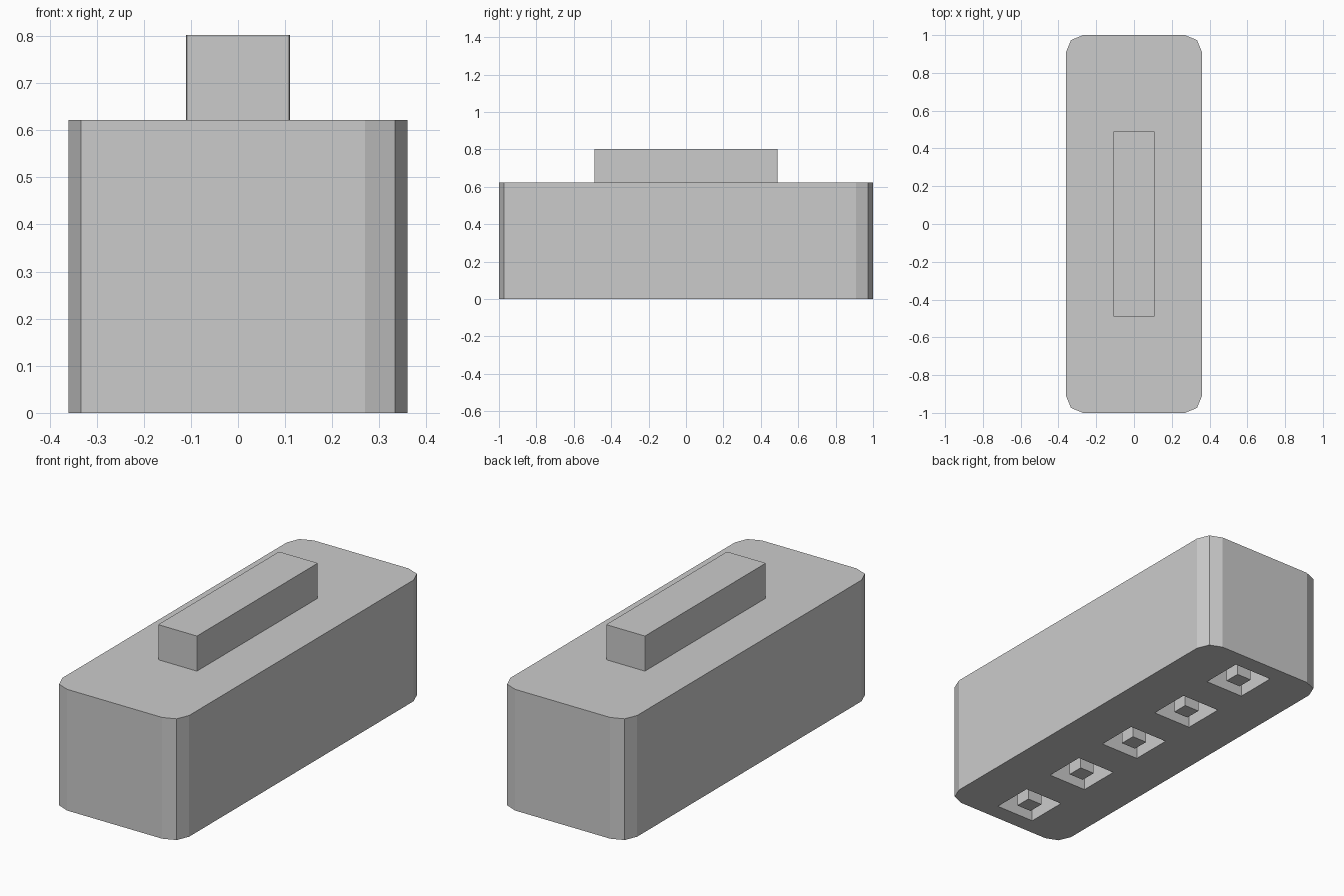
import bpy, bmesh
from math import cos, sin, pi

if "Cube" in bpy.data.objects:
    bpy.data.objects.remove(bpy.data.objects["Cube"])


def prism(name, hx, hy, z0, z1, r=0.0, centres=(0.0,)):
    """Upright block(s) with vertical edges rounded in two facets, one per y centre."""
    bm = bmesh.new()
    for cy in centres:
        pts = []
        for q, (sx, sy) in enumerate(((1, 1), (-1, 1), (-1, -1), (1, -1))):
            for k in range(3 if r else 1):
                a = (q + k / 2) * pi / 2
                pts.append((sx * (hx - r) + r * cos(a), cy + sy * (hy - r) + r * sin(a)))
        low = [bm.verts.new((x, y, z0)) for x, y in pts]
        high = [bm.verts.new((x, y, z1)) for x, y in pts]
        bm.faces.new(low[::-1])
        bm.faces.new(high)
        n = len(pts)
        for i in range(n):
            j = (i + 1) % n
            bm.faces.new((low[i], low[j], high[j], high[i]))
    mesh = bpy.data.meshes.new(name)
    bm.to_mesh(mesh)
    bm.free()
    obj = bpy.data.objects.new(name, mesh)
    bpy.context.collection.objects.link(obj)
    return obj


HEIGHT, TOP, DEPTH = 0.622, 0.802, 0.45
socket_ys = [0.4 * i for i in range(-2, 3)]

# Main housing and the raised key on top
housing = prism("housing", 0.36, 1.0, 0.0, HEIGHT, 0.09)
prism("top_key", 0.11, 0.49, HEIGHT, TOP, 0.005)

# Five square sockets sunk into the underside
cutter = prism("socket_cutter", 0.11, 0.11, -0.1, DEPTH, 0.0, socket_ys)
cutter.hide_render = True
cutter.hide_viewport = True
cut = housing.modifiers.new("sockets", 'BOOLEAN')
cut.operation = 'DIFFERENCE'
cut.solver = 'EXACT'
cut.object = cutter

# A square contact pin in each socket, flush with the underside
prism("contact_pins", 0.042, 0.042, 0.0, DEPTH, 0.0, socket_ys)
